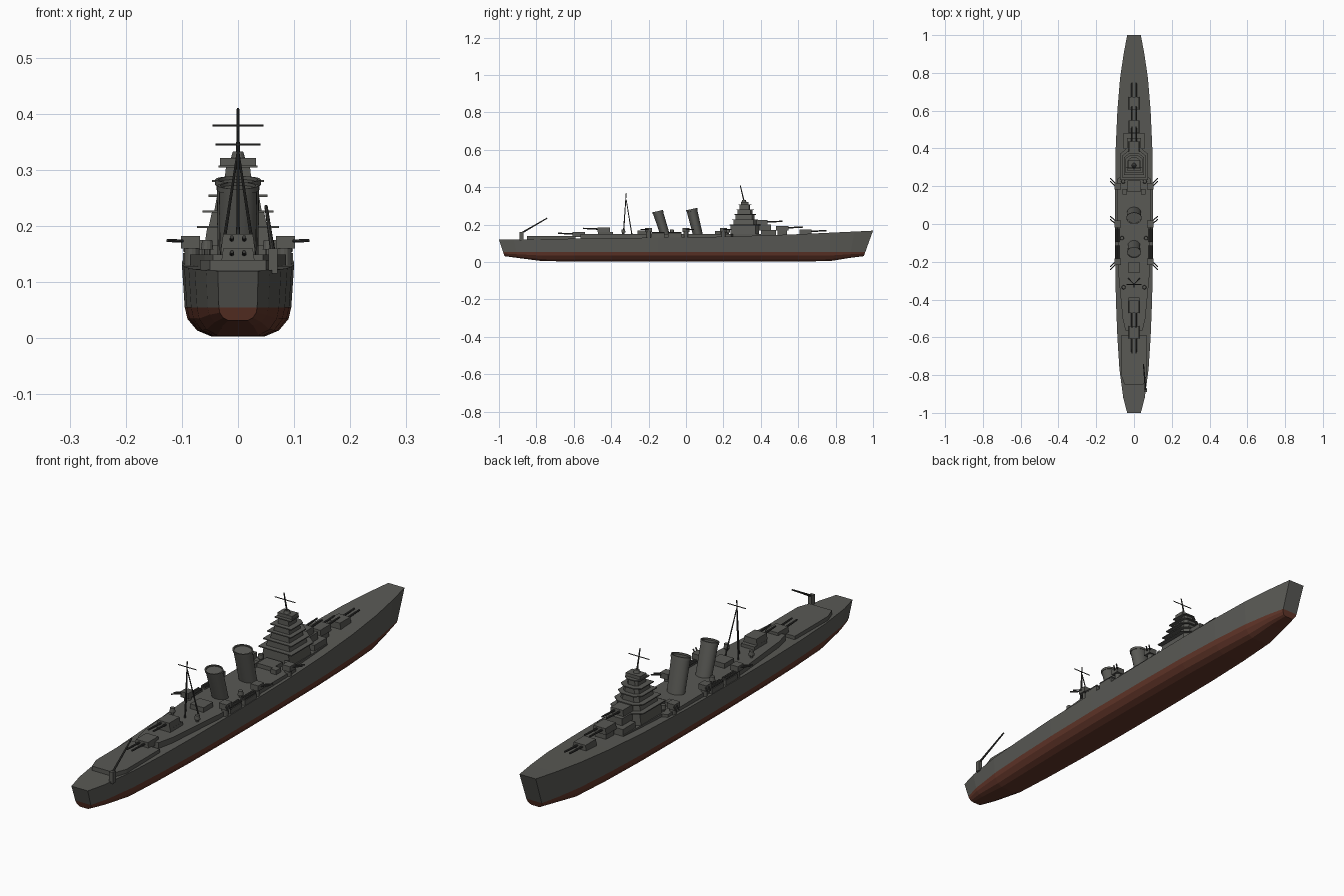
import bpy, bmesh, math
from mathutils import Vector

if "Cube" in bpy.data.objects:
    bpy.data.objects.remove(bpy.data.objects["Cube"])


def material(name, rgb):
    m = bpy.data.materials.new(name)
    m.use_nodes = True
    m.diffuse_color = (*rgb, 1)
    m.node_tree.nodes["Principled BSDF"].inputs["Base Color"].default_value = (*rgb, 1)
    return m


GREY = material("warship grey", (0.10, 0.10, 0.09))
RED = material("hull red", (0.12, 0.036, 0.022))
DARK = material("gunmetal", (0.045, 0.045, 0.042))


def finish(name, bm, *mats):
    bmesh.ops.recalc_face_normals(bm, faces=bm.faces)
    mesh = bpy.data.meshes.new(name)
    bm.to_mesh(mesh)
    bm.free()
    for m in mats:
        mesh.materials.append(m)
    ob = bpy.data.objects.new(name, mesh)
    bpy.context.collection.objects.link(ob)
    return ob


def loft(name, rings, *mats):
    """Skin closed rings of points and cap both ends."""
    bm = bmesh.new()
    vs = [[bm.verts.new(p) for p in r] for r in rings]
    n = len(vs[0])
    for a, b in zip(vs, vs[1:]):
        for i in range(n):
            j = (i + 1) % n
            bm.faces.new((a[i], a[j], b[j], b[i]))
    bm.faces.new(vs[0])
    bm.faces.new(vs[-1])
    return finish(name, bm, *mats)


def prism(name, outline, z0, z1, top=1.0, mat=GREY):
    """Extrude a half outline (x, y), mirrored over x = 0."""
    pts = outline + [(-x, y) for x, y in reversed(outline)]
    return loft(name, [[(x, y, z0) for x, y in pts], [(x * top, y, z1) for x, y in pts]], mat)


def box(name, x, y, z0, z1, hx, hy, mat=GREY):
    c = [(x - hx, y - hy), (x + hx, y - hy), (x + hx, y + hy), (x - hx, y + hy)]
    return loft(name, [[(a, b, z) for a, b in c] for z in (z0, z1)], mat)


def rod(name, a, b, r, r2=None, mat=DARK, sides=8):
    a, b = Vector(a), Vector(b)
    q = (b - a).to_track_quat('Z', 'Y')
    ring = [(math.cos(t * math.tau / sides), math.sin(t * math.tau / sides)) for t in range(sides)]
    return loft(name, [[p + q @ Vector((u * s, v * s, 0)) for u, v in ring]
                       for p, s in ((a, r), (b, r2 or r))], mat)


# Hull: stations of y, half width, deck height, keel height, rake
WATER = 0.055
stations = [(-1, .036, .12, .03, .03), (-.92, .057, .121, .02, .02), (-.77, .077, .123, .002, 0),
            (-.6, .088, .125, 0, 0), (-.4, .096, .128, 0, 0), (-.15, .1, .131, 0, 0),
            (.15, .1, .135, 0, 0), (.4, .097, .142, 0, 0), (.6, .088, .149, 0, 0),
            (.77, .074, .157, .002, 0), (.9, .055, .163, .02, -.025), (1, .036, .168, .03, -.05)]
bilge = [(.95, 1), (.9, .62), (.73, .25), (.48, .06)]
rings = []
for y, w, deck, keel, rake in stations:
    half = [(w, deck)] + [(w * f, keel + (WATER - keel) * h) for f, h in bilge]
    ring = half + [(-x, z) for x, z in reversed(half)]
    rings.append([(x, y + rake * (deck - z) / (deck - keel), z) for x, z in ring])
hull = loft("hull", rings, GREY, RED)
bm = bmesh.new()
bm.from_mesh(hull.data)
bmesh.ops.bisect_plane(bm, geom=bm.verts[:] + bm.edges[:] + bm.faces[:],
                       plane_co=(0, 0, WATER), plane_no=(0, 0, 1))
for f in bm.faces:
    f.material_index = int(f.calc_center_median().z < WATER)
bm.to_mesh(hull.data)
bm.free()

# Raised decks
prism("aft_deck", [(.05, -.85), (.068, -.8), (.068, -.59)], .115, .139)
prism("main_raised_deck", [(.045, -.565), (.06, -.5), (.085, -.24), (.088, .24), (.068, .25), (.06, .48)], .12, .149)
box("forward_deckhouse", 0, .44, .14, .172, .057, .04)
box("superfiring_base", 0, .42, .17, .2, .036, .035)
box("second_turret_base", 0, .515, .14, .168, .024, .025)
box("aft_turret_base", 0, -.43, .14, .162, .03, .04)


def turret(name, y, z, side):
    """Twin gun house with a sloped face; side is the firing direction along y."""
    a, b = sorted((y - side * .034, y + side * .032))
    prism(name + "_house", [(.03, a), (.03, b)], z, z + .025, .88)
    for x in (-.011, .011):
        rod(name + "_barrel", (x, y, z + .014), (x, y + side * .11, z + .019), .0045, .0035)


for i, (y, z, s) in enumerate([(.64, .149, 1), (.515, .168, 1), (.405, .199, 1),
                               (-.44, .161, -1), (-.575, .135, -1)]):
    turret("main_turret_%d" % (i + 1), y, z, s)

# Bridge tower: tapering storeys with overhanging platforms
storeys = [(.149, .2, .062, .076), (.2, .228, .052, .062), (.228, .256, .042, .05),
           (.256, .282, .035, .04), (.282, .308, .024, .028)]
for z0, z1, hx, hy in storeys:
    yc = .315
    prism("tower_storey", [(hx, yc - hy), (hx, yc + hy * .75), (hx * .6, yc + hy)], z0, z1, .88)
    prism("tower_platform", [(hx + .011, yc - hy - .006), (hx + .011, yc + hy * .75),
                             (hx * .65, yc + hy + .008)], z1 - .004, z1)
box("rangefinder", 0, .315, .308, .321, .032, .02)
rod("tower_cap", (0, .31, .32), (0, .31, .333), .013, .009, GREY, 12)
rod("foremast", (0, .31, .325), (0, .29, .41), .0035, .0022)
rod("foremast_yard", (-.045, .297, .379), (.045, .297, .379), .0018)

# Tripod main mast
rod("mast_rear_leg", (0, -.335, .14), (0, -.32, .368), .0035, .002)
for s in (-1, 1):
    rod("mast_side_leg", (s * .03, -.288, .14), (0, -.32, .335), .003, .002)
rod("mainmast_yard", (-.04, -.32, .345), (.04, -.32, .345), .0018)


# Raked oval funnels
def funnel(name, y0, y1, z1, rx, ry):
    n, levels = 24, [(0, .95), (.93, 1), (.93, 1.07), (1, 1.07), (1, .92), (.96, .92)]
    rings = []
    for t, s in levels:
        rings.append([(rx * s * math.cos(k * math.tau / n),
                       y0 + (y1 - y0) * t + ry * s * math.sin(k * math.tau / n),
                       .14 + (z1 - .14) * t + .006 * t * math.sin(k * math.tau / n))
                      for k in range(n)])
    ob = loft(name, rings, GREY)
    bpy.context.view_layer.objects.active = ob
    ob.select_set(True)
    bpy.ops.object.shade_smooth_by_angle(angle=math.radians(35))
    ob.select_set(False)


funnel("forward_funnel", .065, .03, .283, .038, .028)
funnel("aft_funnel", -.11, -.152, .272, .034, .027)

# Fittings repeated on both sides
for s in (-1, 1):
    for y, d in ((.2, 1), (.0, 1), (-.2, -1)):
        rod("secondary_mount", (s * .082, y, .13), (s * .082, y, .162), .013, None, GREY, 12)
        box("secondary_gun_house", s * .085, y, .16, .182, .017, .018)
        for k in (-.008, .008):
            rod("secondary_barrel", (s * .09, y + k, .173),
                (s * .126, y + k + d * .034, .174), .0028)
    for y in (-.06, -.15):
        box("torpedo_platform", s * .088, y, .132, .152, .01, .036)
        for k in (-.005, .005):
            rod("torpedo_tube", (s * .088 + k, y - .035, .157), (s * .088 + k, y + .035, .157), .005)
    for x, y in ((.057, .225), (.064, -.075), (.055, -.335)):
        rod("director_post", (s * x, y, .145), (s * x, y, .16), .006, None, GREY)
        rod("director_head", (s * x, y, .158), (s * x, y, .175), .011, .009, GREY, 12)
    box("light_gun_tub", s * .048, .17, .145, .166, .012, .015)

# Midship deckhouses
box("funnel_deckhouse", 0, -.23, .145, .168, .03, .03)
box("bridge_rear_house", 0, .2, .145, .165, .035, .03)

# Stern crane
box("crane_post", .062, -.88, .115, .16, .008, .01)
rod("crane_boom", (.062, -.885, .152), (.05, -.742, .235), .0045, .003)
